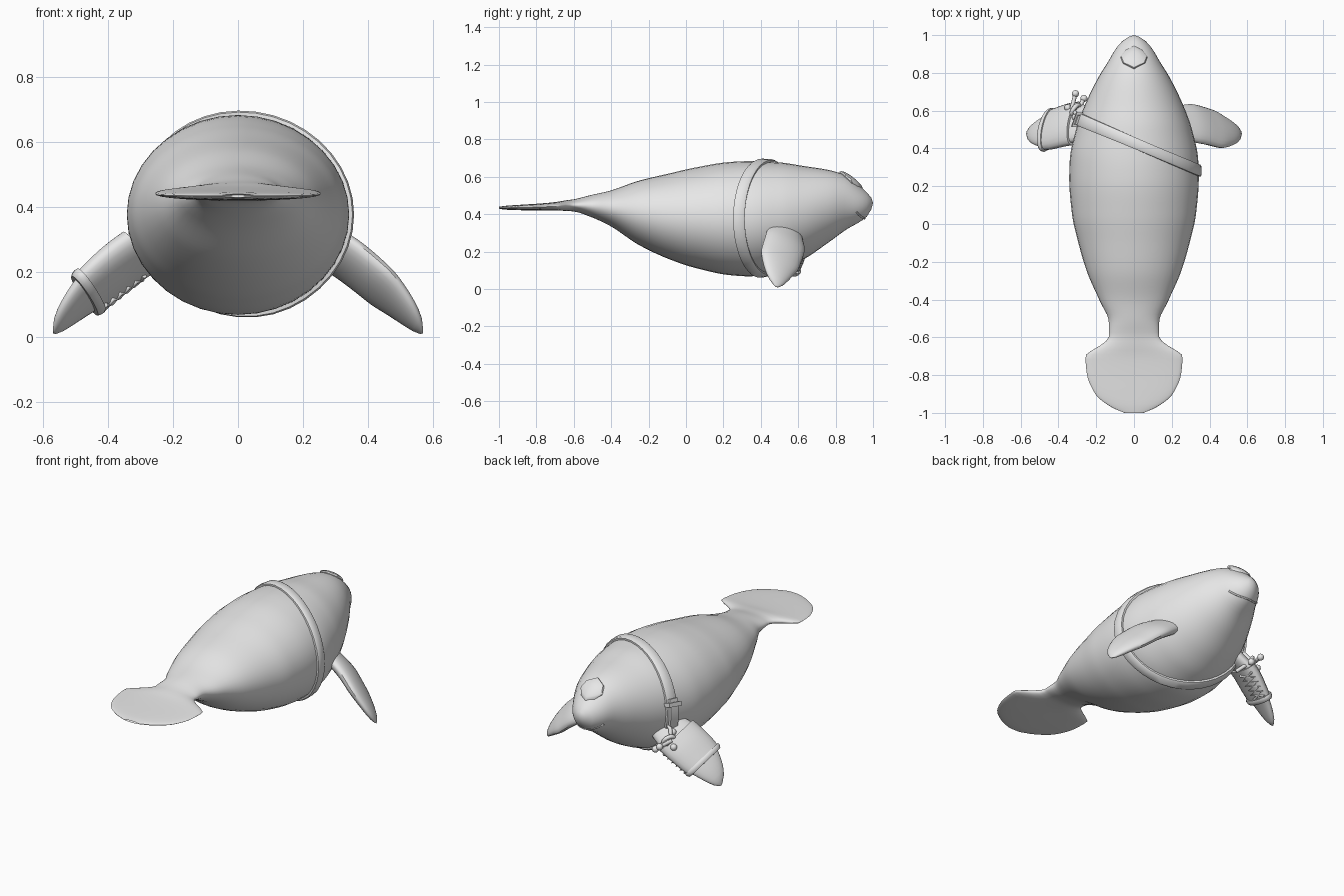
import bpy, bmesh, math
from mathutils import Vector

if "Cube" in bpy.data.objects:
    bpy.data.objects.remove(bpy.data.objects["Cube"])

skin = bpy.data.materials.new("pale_grey")
skin.use_nodes = True
skin.diffuse_color = (0.8, 0.8, 0.8, 1)
skin.node_tree.nodes["Principled BSDF"].inputs["Base Color"].default_value = (0.8, 0.8, 0.8, 1)


def finish(obj, angle=40):
    obj.data.materials.append(skin)
    bpy.ops.object.select_all(action="DESELECT")
    obj.select_set(True)
    bpy.context.view_layer.objects.active = obj
    bpy.ops.object.shade_smooth_by_angle(angle=math.radians(angle))
    return obj


def smooth_table(table, t):
    """Overshoot-free cubic interpolation of rows keyed by their first value."""
    t = min(max(t, table[0][0]), table[-1][0])
    i = max(k for k in range(len(table) - 1) if table[k][0] <= t)
    gap = table[i + 1][0] - table[i][0]
    u = (t - table[i][0]) / gap

    def slope(k, c):
        return (table[k + 1][c] - table[k][c]) / (table[k + 1][0] - table[k][0])

    def tangent(k, c):
        if k == 0 or k == len(table) - 1:
            return slope(min(k, len(table) - 2), c)
        a, b = slope(k - 1, c), slope(k, c)
        return 2 * a * b / (a + b) if a * b > 0 else 0

    out = []
    for c in range(1, len(table[0])):
        p, q = table[i][c], table[i + 1][c]
        m, n = tangent(i, c) * gap, tangent(i + 1, c) * gap
        out.append((1 + 2 * u) * (1 - u) ** 2 * p + u * (1 - u) ** 2 * m
                   + u * u * (3 - 2 * u) * q + u * u * (u - 1) * n)
    return out


def loft(name, rings, start=None, end=None, closed=False, angle=40):
    """Skin a row of equal rings; start and end are optional cap points."""
    bm = bmesh.new()
    rows = [[bm.verts.new(p) for p in ring] for ring in rings]
    n = len(rows[0])
    for i in range(len(rows) if closed else len(rows) - 1):
        a, b = rows[i], rows[(i + 1) % len(rows)]
        for j in range(n):
            k = (j + 1) % n
            bm.faces.new((a[j], a[k], b[k], b[j]))
    for tip, row in ((start, rows[0]), (end, rows[-1])):
        if tip is not None:
            v = bm.verts.new(tip)
            for j in range(n):
                bm.faces.new((row[j], row[(j + 1) % n], v))
    bmesh.ops.recalc_face_normals(bm, faces=bm.faces)
    mesh = bpy.data.meshes.new(name)
    bm.to_mesh(mesh)
    bm.free()
    obj = bpy.data.objects.new(name, mesh)
    bpy.context.collection.objects.link(obj)
    return finish(obj, angle)


def rope(name, points, radius=0.011):
    curve = bpy.data.curves.new(name, "CURVE")
    curve.dimensions = "3D"
    curve.bevel_depth, curve.bevel_resolution = radius, 2
    curve.use_fill_caps = True
    spline = curve.splines.new("POLY")
    spline.points.add(len(points) - 1)
    for sp, p in zip(spline.points, points):
        sp.co = (*p, 1)
    obj = bpy.data.objects.new(name, curve)
    bpy.context.collection.objects.link(obj)
    curve.materials.append(skin)
    return obj


# Body stations: y, half width, top z, bottom z
BODY = [(-1, .05, .44, .43), (-.97, .12, .445, .425), (-.9, .205, .45, .422),
        (-.79, .25, .457, .42), (-.7, .257, .465, .42), (-.64, .175, .475, .418),
        (-.6, .133, .48, .415), (-.52, .133, .5, .39), (-.41, .18, .525, .34),
        (-.25, .25, .58, .235), (-.09, .297, .618, .16), (.05, .328, .65, .113),
        (.24, .343, .68, .074), (.34, .34, .684, .068), (.5, .307, .677, .1),
        (.63, .26, .658, .16), (.77, .192, .635, .255), (.86, .137, .605, .32),
        (.93, .095, .55, .36), (.97, .06, .513, .39), (.99, .03, .49, .425)]


def body_point(y, a, lift=0):
    w, top, low = smooth_table(BODY, y)
    mid, h = (top + low) / 2, (top - low) / 2
    out = Vector((math.cos(a) / w, 0, math.sin(a) / h)).normalized()
    return Vector((w * math.cos(a), y, mid + h * math.sin(a))) + out * lift


def turn(n):
    return [math.tau * k / n for k in range(n)]


ys = [-1 + 1.99 * k / 84 for k in range(85)]
loft("body_and_tail", [[body_point(y, a) for a in turn(36)] for y in ys],
     (0, -.97, .435), (0, 1, .46), angle=60)

# Flipper stations: t, centre x y z, half chord, half thickness
FLIPPER = [(0, .22, .54, .31, .09, .045), (.25, .33, .53, .245, .117, .043),
           (.55, .43, .505, .165, .115, .038), (.78, .5, .49, .1, .085, .03),
           (.94, .55, .483, .042, .045, .018), (1, .566, .483, .016, .014, .006)]
CHORD = Vector((-.05, .2, -.1)).normalized()
FACE = Vector((.285, -.04, -.26)).cross(CHORD).normalized()


def flipper_point(t, a, side, lift=0):
    x, y, z, hc, ht = smooth_table(FLIPPER, t)
    p = Vector((x, y, z)) + CHORD * (hc + lift) * math.cos(a) + FACE * (ht + lift) * math.sin(a)
    return Vector((p.x * side, p.y, p.z))


def flipper_tube(name, side, profile, start=None, end=None):
    loft(name, [[flipper_point(t, a, side, d) for a in turn(24)] for t, d in profile], start, end)


for name, side in (("left_flipper", 1), ("right_flipper", -1)):
    flipper_tube(name, side, [(k / 20, 0) for k in range(21)],
                 (.2 * side, .54, .32), (.57 * side, .483, .011))

# Sleeve and cuff wrapped round the right flipper
flipper_tube("flipper_sleeve", -1, [(.2, 0), (.2, .014), (.3, .013), (.4, .013),
                                    (.5, .012), (.6, .011), (.66, .011), (.66, 0)])
flipper_tube("sleeve_cuff", -1, [(.62, 0), (.62, .018), (.64, .022), (.67, .022), (.69, .018), (.69, 0)])

# Crossed lacing on the leading edge of the sleeve
# the sign of the thickness direction picks the underside
under = -1 if FACE.z > 0 else 1
for k, flip in enumerate((1, -1)):
    rope("sleeve_lace_%d" % (k + 1),
         [flipper_point(.26 + .07 * i, under * (.75 + .45 * flip * (-1) ** i), -1, .016)
          for i in range(6)], .007)

# Slanting strap round the chest
strap = []
for a in turn(40):
    y = .43
    for _ in range(12):
        y = .43 - .43 * smooth_table(BODY, y)[0] * math.cos(a)
    strap.append([body_point(y + dy, a, d) for dy, d in
                  ((-.031, -.005), (-.031, .01), (-.022, .015),
                   (.022, .015), (.031, .01), (.031, -.005))])
loft("chest_strap", strap, closed=True, angle=35)


# Strap tongue and keeper above the flipper
def plate(name, angles, half, lift):
    rings = []
    for a in angles:
        y = .43
        for _ in range(12):
            y = .43 - .43 * smooth_table(BODY, y)[0] * math.cos(a)
        rings.append([body_point(y + s * half, a, d) for s, d in
                      ((-1, 0), (-1, lift), (1, lift), (1, 0))])
    loft(name, rings, sum(rings[0], Vector()) / 4, sum(rings[-1], Vector()) / 4)


plate("strap_tongue", [2.85 + .1 * k for k in range(8)], .024, .026)
plate("strap_keeper", [2.92, 3.0], .038, .034)

# Knotted rope joining strap and sleeve
bpy.ops.mesh.primitive_torus_add(major_radius=.034, minor_radius=.012, major_segments=24,
                                 minor_segments=10, location=(-.31, .6, .25), rotation=(.5, 1.1, 0))
bpy.context.object.name = "rope_ring"
finish(bpy.context.object)
rope("rope_link", [(-.26, .56, .34), (-.3, .575, .31), (-.32, .6, .27), (-.3, .625, .24),
                   (-.26, .61, .21), (-.23, .58, .18)])
rope("rope_tail_upper", [(-.33, .61, .26), (-.32, .65, .255), (-.31, .69, .25)])
rope("rope_tail_lower", [(-.29, .6, .25), (-.28, .635, .23), (-.265, .665, .215)])
rope("rope_to_sleeve", [(-.3, .6, .25), (-.345, .615, .23), (-.36, .6, .2)])
for k, spot in enumerate(((-.31, .69, .25), (-.265, .665, .215), (-.35, .615, .23),
                          (-.31, .565, .29), (-.31, .625, .25))):
    bpy.ops.mesh.primitive_uv_sphere_add(segments=12, ring_count=8, radius=.019, location=spot)
    bpy.context.object.name = "rope_knot_%d" % (k + 1)
    finish(bpy.context.object)


# Raised blowhole pad on the forehead
def crown(x, y, lift):
    w = smooth_table(BODY, y)[0]
    return body_point(y, math.acos(max(-1, min(1, x / w))), lift)


pad = [(0, .945), (.045, .92), (.07, .885), (.058, .85), (0, .82),
       (-.058, .85), (-.07, .885), (-.045, .92)]
loft("blowhole_pad", [[crown(x * s, .88 + (y - .88) * s, d) for x, y in pad]
                      for s, d in ((1, -.006), (.97, .007), (.85, .014), (.5, .016))],
     end=crown(0, .88, .016))

# Mouth line under the snout
rope("mouth", [body_point(.955 - .045 * abs(k / 6) ** 2, -math.pi / 2 + .19 * k, -.001)
               for k in range(-6, 7)], .005)
